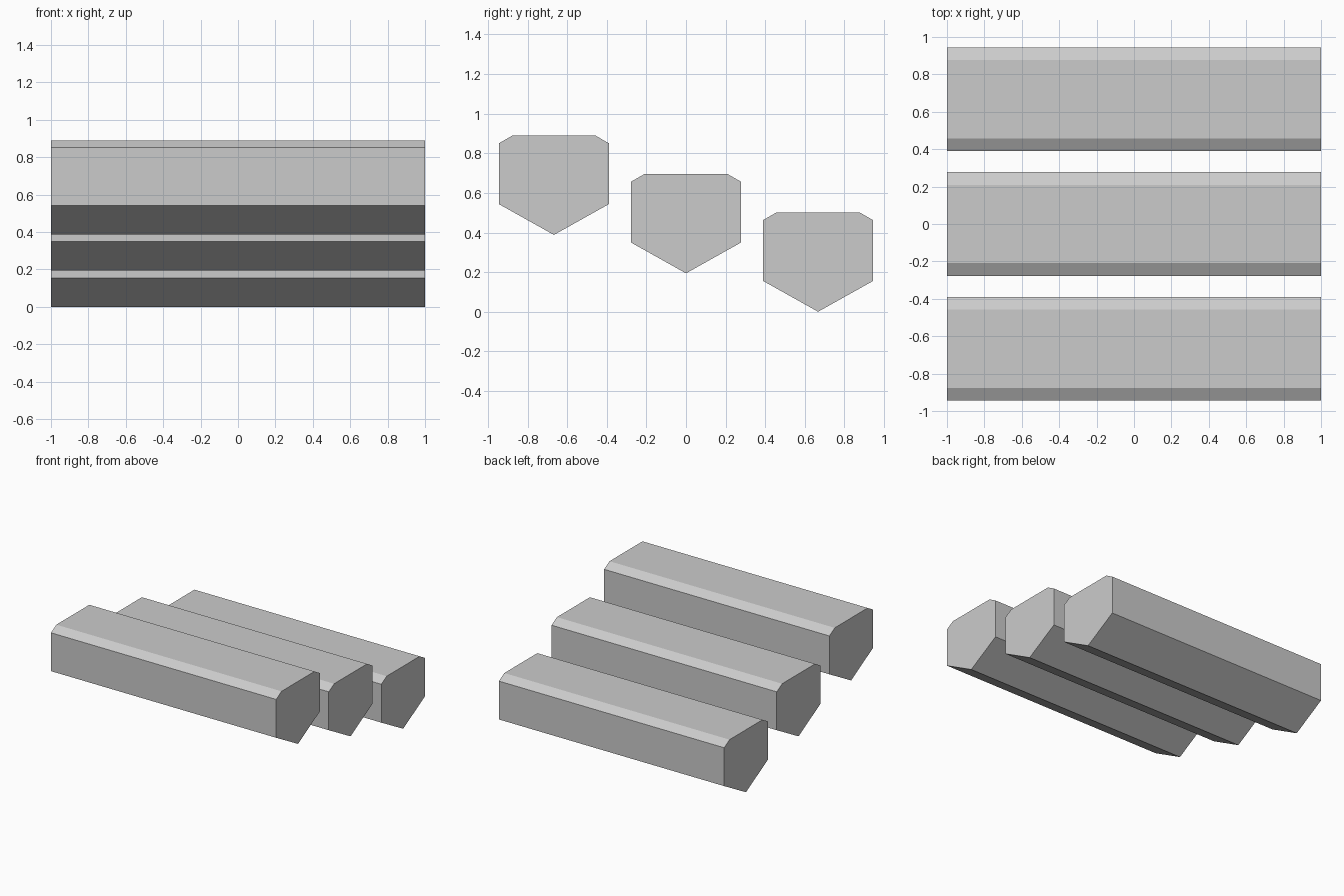
import bpy
import bmesh

if "Cube" in bpy.data.objects:
    bpy.data.objects.remove(bpy.data.objects["Cube"])

LENGTH = 2.0
STEP_Y, STEP_Z = 0.667, 0.194

# Half cross-section (y, z): keel, lower side, upper side, top bevel
HALF = [(0.277, 0.155), (0.277, 0.463), (0.209, 0.502)]
PROFILE = [(0.0, 0.0)] + HALF + [(-y, z) for y, z in reversed(HALF)]


def make_step(name, y0, z0):
    bm = bmesh.new()
    verts = [bm.verts.new((-LENGTH / 2, y + y0, z + z0)) for y, z in PROFILE]
    end = bm.faces.new(verts)
    # Extrude the profile along x, keeping the starting cap
    ext = bmesh.ops.extrude_face_region(bm, geom=[end], use_keep_orig=True)
    moved = [g for g in ext["geom"] if isinstance(g, bmesh.types.BMVert)]
    bmesh.ops.translate(bm, verts=moved, vec=(LENGTH, 0, 0))
    bmesh.ops.recalc_face_normals(bm, faces=bm.faces)
    mesh = bpy.data.meshes.new(name)
    bm.to_mesh(mesh)
    bm.free()
    bpy.context.collection.objects.link(bpy.data.objects.new(name, mesh))


# Three floating beams, descending from front to back
for i, name in enumerate(["upper_beam", "middle_beam", "lower_beam"]):
    make_step(name, (i - 1) * STEP_Y, (2 - i) * STEP_Z)
